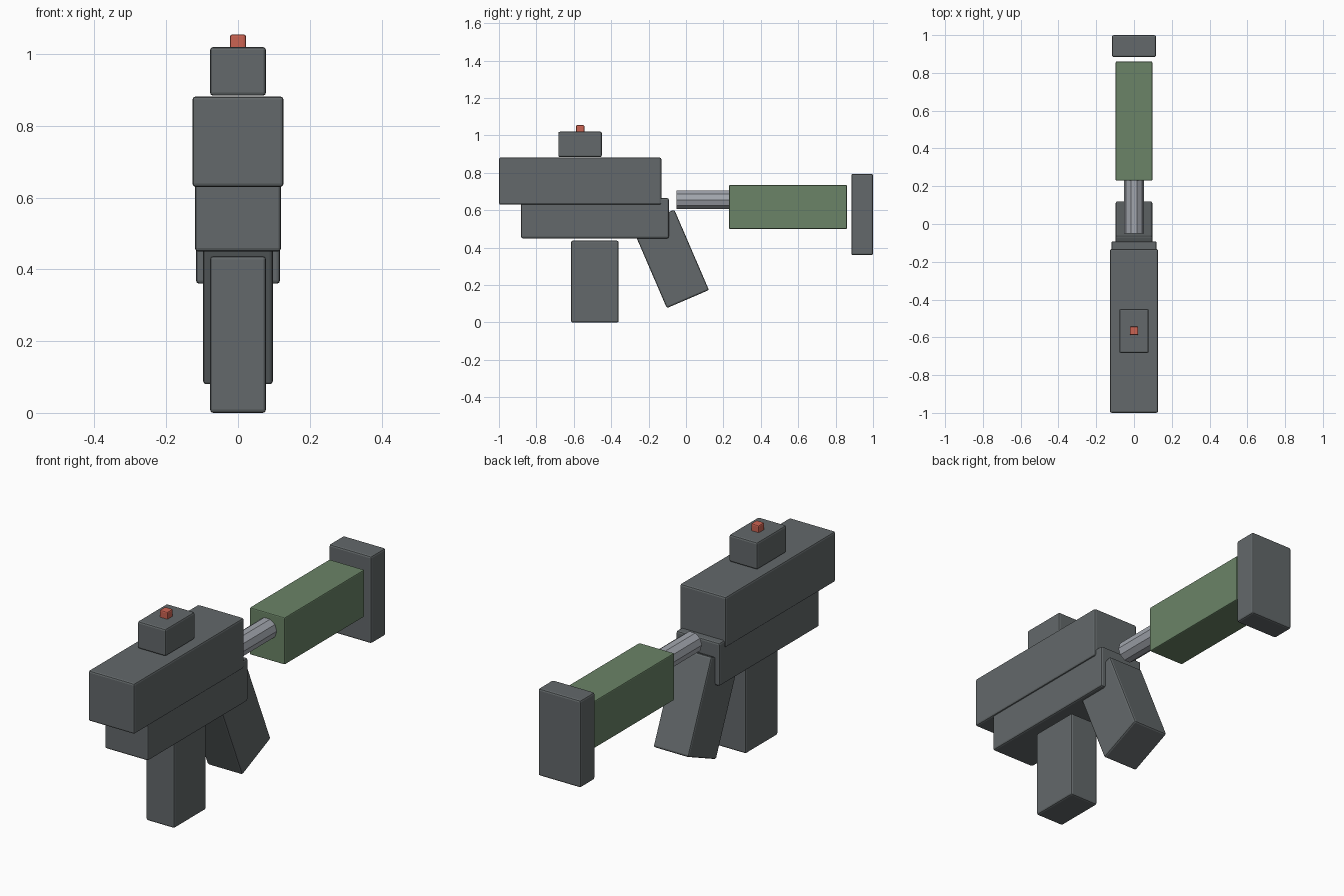
import bpy, math

if "Cube" in bpy.data.objects:
    bpy.data.objects.remove(bpy.data.objects["Cube"])


def material(name, rgb):
    m = bpy.data.materials.new(name)
    m.diffuse_color = (*rgb, 1)
    m.use_nodes = True
    m.node_tree.nodes["Principled BSDF"].inputs["Base Color"].default_value = m.diffuse_color
    return m


grey = material("dark grey", (0.125, 0.14, 0.145))
green = material("olive green", (0.145, 0.23, 0.135))
steel = material("pale steel", (0.36, 0.38, 0.42))
red = material("red", (0.60, 0.125, 0.085))


def block(name, half_x, y, z, mat, bevel=0.009, tilt=0):
    """Soft-edged box, symmetric in x, spanning the y and z ranges."""
    bpy.ops.mesh.primitive_cube_add(size=1)
    ob = bpy.context.object
    ob.name = name
    ob.scale = (2 * half_x, y[1] - y[0], z[1] - z[0])
    bpy.ops.object.transform_apply(location=False, rotation=False, scale=True)
    ob.location = (0, (y[0] + y[1]) / 2, (z[0] + z[1]) / 2)
    ob.rotation_euler.x = tilt
    ob.data.materials.append(mat)
    b = ob.modifiers.new("edges", "BEVEL")
    b.width, b.segments = bevel, 2
    return ob


# Body
block("upper_body", 0.127, (-1.0, -0.132), (0.63, 0.882), grey)
block("lower_body", 0.12, (-0.882, -0.092), (0.45, 0.665), grey)

# Sight and its marker
block("sight", 0.078, (-0.683, -0.45), (0.884, 1.02), grey)
block("sight_marker", 0.022, (-0.588, -0.543), (1.01, 1.055), red, 0.006)

# Magazine and slanted grip
block("magazine", 0.078, (-0.615, -0.36), (0.0, 0.437), grey)
block("grip", 0.097, (-0.205, 0.04), (0.106, 0.574), grey, tilt=math.radians(23.3))

# Ten-sided stock tube, with a corner on each side
y0, y1 = -0.05, 0.35
bpy.ops.mesh.primitive_cylinder_add(vertices=10, radius=0.053, depth=y1 - y0,
                                    location=(0, (y0 + y1) / 2, 0.656),
                                    rotation=(math.pi / 2, math.pi / 2, 0))
tube = bpy.context.object
tube.name = "stock_tube"
tube.rotation_euler = (math.pi / 2, 0, 0)
for v in tube.data.vertices:  # quarter turn so corners point sideways
    v.co.x, v.co.y = v.co.y, -v.co.x
tube.data.materials.append(steel)

# Stock and butt pad
block("stock", 0.097, (0.23, 0.86), (0.5, 0.735), green, 0.005)
block("butt_pad", 0.117, (0.884, 1.0), (0.36, 0.795), grey)
